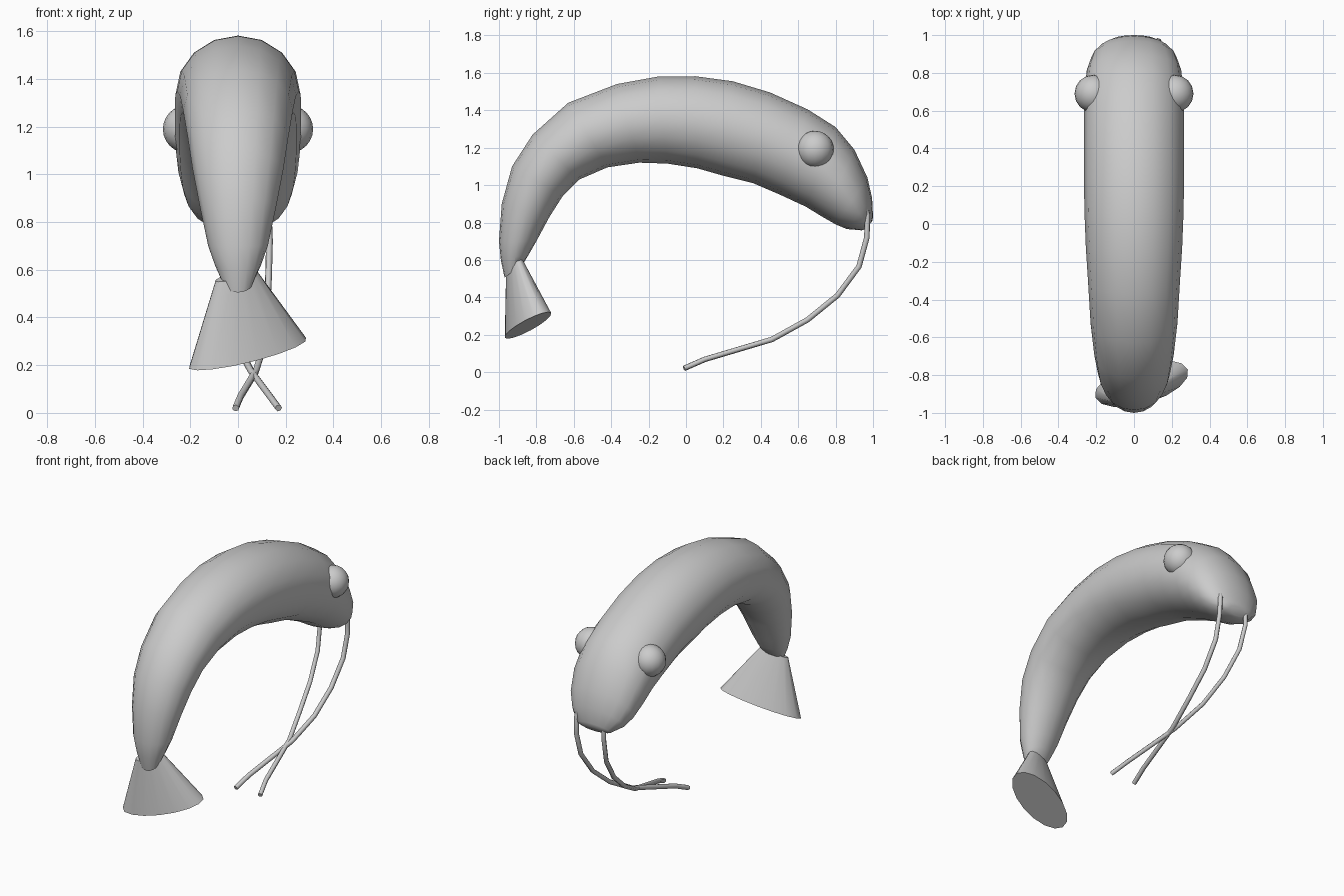
import bpy, bmesh, math
from mathutils import Vector

if "Cube" in bpy.data.objects:
    bpy.data.objects.remove(bpy.data.objects["Cube"])


def loft(name, rings, sides=16):
    """Skin ellipses given as (centre, half axis a, half axis b), capping both ends."""
    bm = bmesh.new()
    loops = []
    for c, a, b in rings:
        loops.append([bm.verts.new(c + a * math.cos(t) + b * math.sin(t))
                      for t in (2 * math.pi * i / sides for i in range(sides))])
    for p, q in zip(loops, loops[1:]):
        for i in range(sides):
            j = (i + 1) % sides
            bm.faces.new((p[i], p[j], q[j], q[i]))
    bm.faces.new(loops[0])
    bm.faces.new(loops[-1])
    bmesh.ops.recalc_face_normals(bm, faces=bm.faces)
    me = bpy.data.meshes.new(name)
    bm.to_mesh(me)
    bm.free()
    ob = bpy.data.objects.new(name, me)
    bpy.context.collection.objects.link(ob)
    smooth(ob, 50)
    return ob


def smooth(ob, angle):
    bpy.ops.object.select_all(action='DESELECT')
    ob.select_set(True)
    bpy.context.view_layer.objects.active = ob
    bpy.ops.object.shade_smooth_by_angle(angle=math.radians(angle))


# Arched body: back point (y, z), belly point (y, z), half width
sections = [
    (-.97, .505, -.87, .58, .06), (-.99, .6, -.84, .63, .095),
    (-1.0, .7, -.80, .70, .125), (-.985, .9, -.73, .83, .16),
    (-.93, 1.1, -.66, .94, .19), (-.82, 1.27, -.57, 1.03, .21),
    (-.63, 1.44, -.42, 1.095, .23), (-.37, 1.54, -.25, 1.12, .243),
    (-.15, 1.58, -.1, 1.115, .255), (.05, 1.582, .06, 1.09, .262),
    (.25, 1.555, .2, 1.05, .265), (.45, 1.495, .36, 1.01, .265),
    (.65, 1.405, .5, .95, .265), (.8, 1.31, .64, .885, .26),
    (.9, 1.19, .73, .83, .25), (.97, 1.04, .8, .79, .225),
    (.995, .93, .86, .765, .185), (1.0, .83, .94, .758, .12),
    (.995, .805, .96, .765, .07),
]
rings = []
for y1, z1, y2, z2, w in sections:
    back, belly = Vector((0, y1, z1)), Vector((0, y2, z2))
    rings.append(((back + belly) / 2, Vector((w, 0, 0)), (back - belly) / 2))
loft("body", rings)

# Flattened, tilted tail fin
long_axis, short_axis = Vector((.245, .075, .065)), Vector((-.04, .1, .03))
loft("tail_fin", [
    (Vector((.04, -.845, .25)), long_axis, short_axis),
    (Vector((-.008, -.917, .575)), long_axis * .35, short_axis * .37)])

# Eyes
for side, label in ((1, "right"), (-1, "left")):
    bpy.ops.mesh.primitive_uv_sphere_add(segments=16, ring_count=12, radius=.1,
                                         location=(.215 * side, .69, 1.19))
    eye = bpy.context.object
    eye.name = "eye_" + label
    smooth(eye, 60)

# Long whiskers sharing one side profile, crossing near their tips
profile = [(.95, .9), (.97, .84), (.967, .72), (.925, .565), (.81, .41),
           (.65, .28), (.46, .175), (.1, .068), (-.01, .02)]
whiskers = {"whisker_right": (.12, .127, .132, .128, .12, .108, .075, .01, -.01),
            "whisker_left": (-.07, -.07, -.072, -.06, -.035, .0, .055, .135, .17)}
for name, xs in whiskers.items():
    cu = bpy.data.curves.new(name, 'CURVE')
    cu.dimensions = '3D'
    cu.bevel_depth = .015
    cu.bevel_resolution = 1
    cu.use_fill_caps = True
    sp = cu.splines.new('POLY')
    sp.points.add(len(xs) - 1)
    for p, x, (y, z) in zip(sp.points, xs, profile):
        p.co = (x, y, z, 1)
    ob = bpy.data.objects.new(name, cu)
    bpy.context.collection.objects.link(ob)
